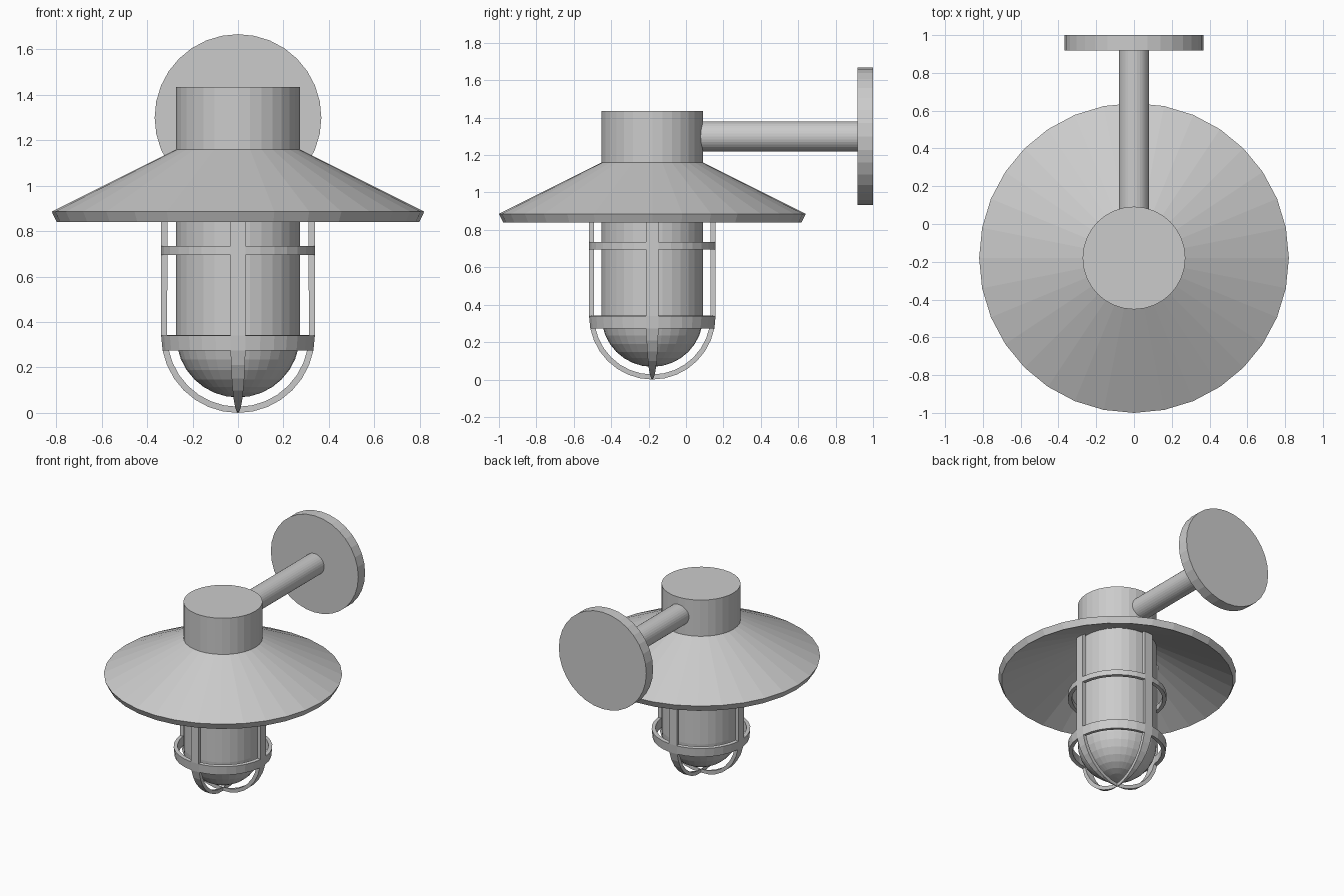
import bpy, bmesh
from math import sin, cos, pi
from mathutils import Matrix

if "Cube" in bpy.data.objects:
    bpy.data.objects.remove(bpy.data.objects["Cube"])

N = 32          # sides of every round part
AXIS_Y = -0.18  # lamp centre line


def finish(name, bm, location):
    bmesh.ops.remove_doubles(bm, verts=bm.verts, dist=1e-5)
    bmesh.ops.recalc_face_normals(bm, faces=bm.faces)
    mesh = bpy.data.meshes.new(name)
    bm.to_mesh(mesh)
    bm.free()
    ob = bpy.data.objects.new(name, mesh)
    ob.location = location
    bpy.context.collection.objects.link(ob)
    return ob


def lathe(name, profile, closed=False, keep=lambda row, seg: True, turn=0.0):
    """Spin (radius, z) points about the lamp axis, keeping chosen faces."""
    bm = bmesh.new()
    pts = profile + profile[:1] if closed else profile
    for seg in range(N):
        a0, a1 = ((seg + k) * 2 * pi / N + turn for k in (0, 1))
        for row, ((r0, z0), (r1, z1)) in enumerate(zip(pts, pts[1:])):
            if not keep(row, seg):
                continue
            co = [(r0 * cos(a0), r0 * sin(a0), z0), (r1 * cos(a0), r1 * sin(a0), z1)]
            if r1 > 1e-5:
                co.append((r1 * cos(a1), r1 * sin(a1), z1))
            if r0 > 1e-5:
                co.append((r0 * cos(a1), r0 * sin(a1), z0))
            bm.faces.new([bm.verts.new(c) for c in co])
    return finish(name, bm, (0, AXIS_Y, 0))


def cylinder(name, radius, start, end, along_y=False):
    bm = bmesh.new()
    bmesh.ops.create_cone(bm, cap_ends=True, segments=N, radius1=radius,
                          radius2=radius, depth=end - start)
    mid = (start + end) / 2
    if along_y:
        bmesh.ops.rotate(bm, verts=bm.verts, matrix=Matrix.Rotation(pi / 2, 3, 'X'))
        return finish(name, bm, (0, mid, 1.30))
    return finish(name, bm, (0, AXIS_Y, mid))


def dome(radius, zc, steps=8):
    """Quarter circle profile from the equator down to the pole."""
    arc = [(radius * cos(i * pi / 2 / steps), zc - radius * sin(i * pi / 2 / steps))
           for i in range(steps)]
    return arc + [(0, zc - radius)]


# Cap and conical shade
cylinder("cap", 0.272, 1.16, 1.435)
lathe("shade", [(0.272, 1.16), (0.82, 0.886), (0.798, 0.84), (0.25, 1.115)], closed=True)

# Glass jar with rounded bottom
lathe("glass", [(0, 1.14), (0.272, 1.14)] + dome(0.272, 0.34))

# Guard cage: four one-segment bars plus two rings, cut from a lathe grid
cage = lathe("cage", [(0.34, 1.12), (0.34, 0.735), (0.34, 0.695)] + dome(0.34, 0.34),
             keep=lambda row, seg: seg % 8 == 0 or row in (1, 3), turn=-pi / N)
# make every face point outward so the thickness grows inward
bm = bmesh.new()
bm.from_mesh(cage.data)
for f in bm.faces:
    c = f.calc_center_median()
    c.z = min(c.z - 0.34, 0)
    if f.normal.dot(c) < 0:
        f.normal_flip()
bm.to_mesh(cage.data)
bm.free()
solid = cage.modifiers.new("thickness", 'SOLIDIFY')
solid.thickness = 0.027
solid.offset = -1

# Wall arm and round wall plate
cylinder("arm", 0.08, 0.05, 0.93, along_y=True)
cylinder("wall_plate", 0.367, 0.918, 1.0, along_y=True)
